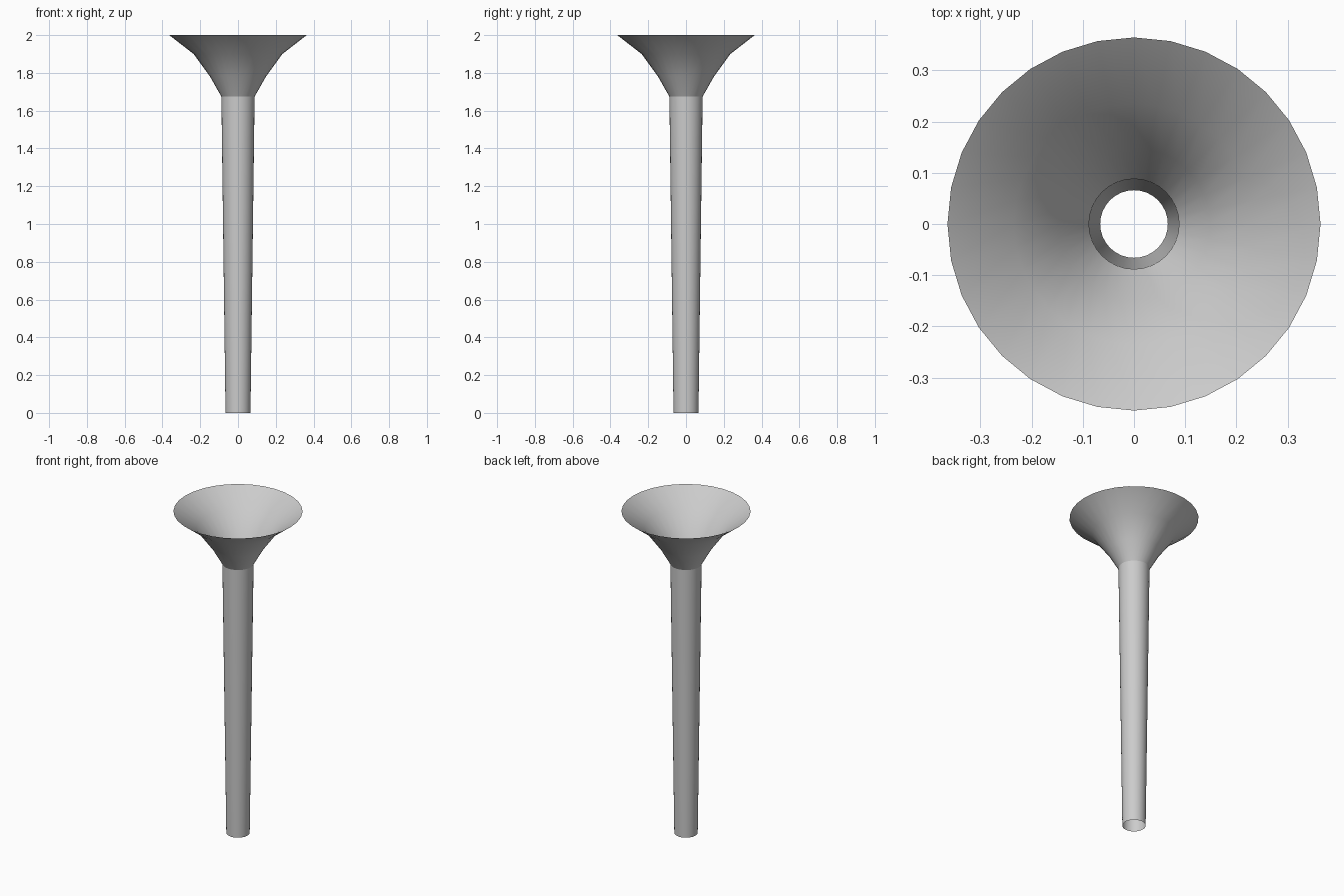
import bpy, math

if "Cube" in bpy.data.objects:
    bpy.data.objects.remove(bpy.data.objects["Cube"])

SIDES = 32
# Radius and height from the narrow foot to the flared rim
PROFILE = [(0.066, 0.0), (0.088, 1.675), (0.149, 1.782), (0.235, 1.90), (0.364, 2.0)]


def lathe(name, profile, sides):
    """Revolve an open profile around z into a single-walled surface."""
    verts = [(r * math.cos(2 * math.pi * i / sides), r * math.sin(2 * math.pi * i / sides), z)
             for r, z in profile for i in range(sides)]
    faces = [(k * sides + i, k * sides + (i + 1) % sides,
              (k + 1) * sides + (i + 1) % sides, (k + 1) * sides + i)
             for k in range(len(profile) - 1) for i in range(sides)]
    mesh = bpy.data.meshes.new(name)
    mesh.from_pydata(verts, [], faces)
    mesh.update()
    obj = bpy.data.objects.new(name, mesh)
    bpy.context.collection.objects.link(obj)
    return obj


# Tapered tube with flared bell, open at both ends
horn = lathe("flared_horn", PROFILE, SIDES)
bpy.context.view_layer.objects.active = horn
horn.select_set(True)
bpy.ops.object.shade_smooth_by_angle(angle=math.radians(28))
